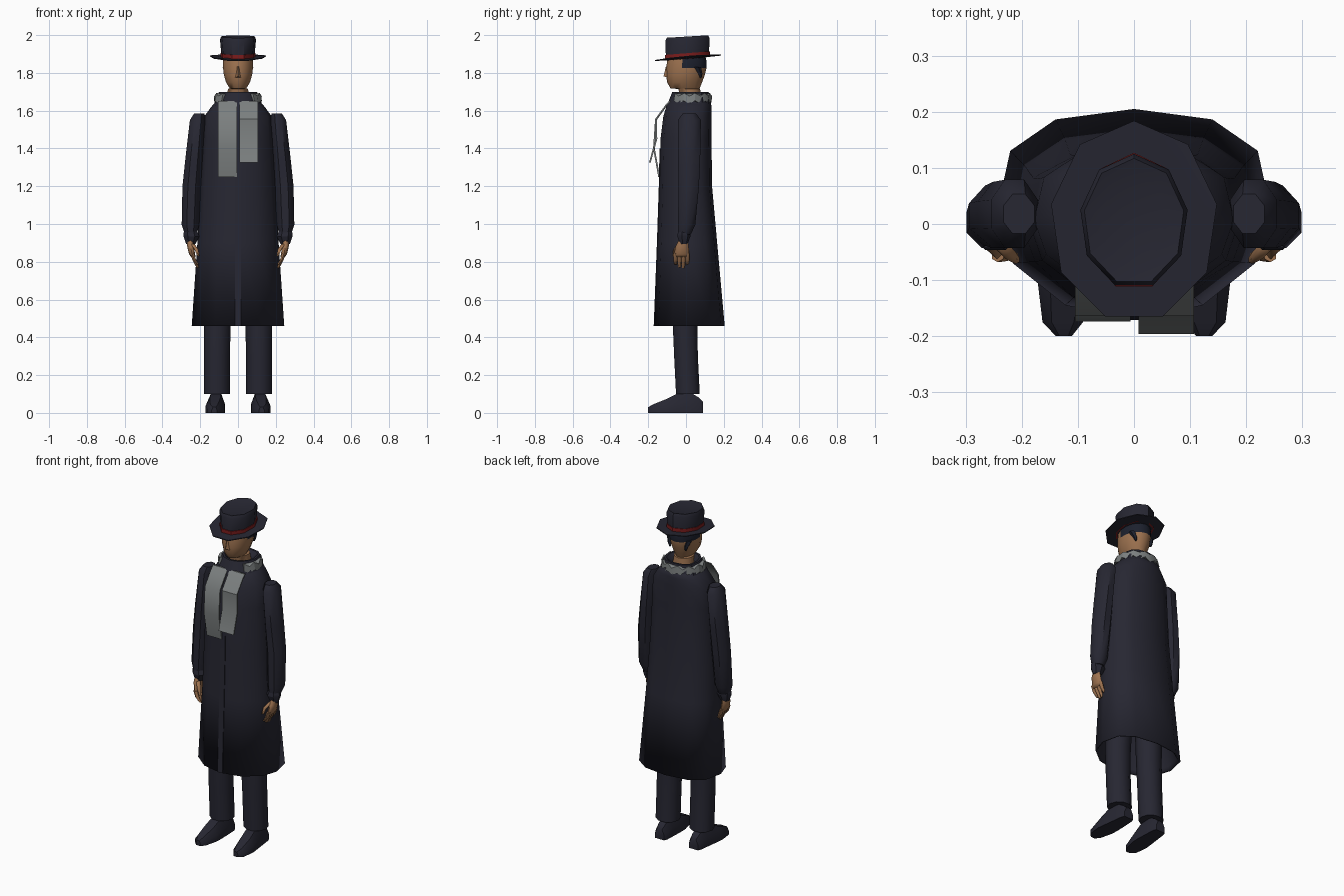
import bpy, bmesh, math
from mathutils import Vector


def material(name, rgb):
    m = bpy.data.materials.new(name)
    m.diffuse_color = (*rgb, 1)
    return m


NAVY = material("dark navy cloth", (0.02, 0.02, 0.032))
SKIN = material("skin", (0.34, 0.17, 0.08))
GREY = material("grey wool", (0.2, 0.215, 0.215))
RED = material("red ribbon", (0.2, 0.012, 0.012))
HAIR = material("dark hair", (0.012, 0.015, 0.027))


def loft(name, rings, mat, angle=40, caps=True, loop=False):
    """Skin a list of equal-length point rings."""
    bm = bmesh.new()
    vs = [[bm.verts.new(p) for p in r] for r in rings]
    n = len(vs[0])
    pairs = list(zip(vs, vs[1:])) + ([(vs[-1], vs[0])] if loop else [])
    for a, b in pairs:
        for i in range(n):
            j = (i + 1) % n
            bm.faces.new((a[i], a[j], b[j], b[i]))
    if caps and not loop:
        bm.faces.new(vs[0])
        bm.faces.new(vs[-1])
    bmesh.ops.recalc_face_normals(bm, faces=bm.faces[:])
    me = bpy.data.meshes.new(name)
    bm.to_mesh(me)
    bm.free()
    me.materials.append(mat)
    me.shade_smooth()
    if angle < 180:
        me.set_sharp_from_angle(angle=math.radians(angle))
    ob = bpy.data.objects.new(name, me)
    bpy.context.collection.objects.link(ob)
    return ob


def ring(cx, cy, z, rx, ry, n=8, turn=0.0, tilt=0.0, curl=0.0):
    pts = []
    for k in range(n):
        a = math.pi / 2 + turn + 2 * math.pi * k / n
        x, y = rx * math.cos(a), ry * math.sin(a)
        pts.append((cx + x, cy + y, z + tilt * (cy + y) + curl * x * x))
    return pts


def strip(name, path, x0, x1, t, mat):
    """Flat band running down a (y, z) path."""
    return loft(name, [[(x0, y, z), (x1, y, z), (x1, y - t, z), (x0, y - t, z)]
                       for y, z in path], mat, 35)


def tube(name, path, mat, n=6):
    """Tapered limb through (x, y, z, radius) points."""
    return loft(name, [ring(x, y, z, r, r, n) for x, y, z, r in path], mat, 60)


# Coat outline: faceted, flat at the front
HALF = [(0.57, 0.9), (0.9, 0.6), (1, 0), (0.88, -0.48), (0.5, -0.88), (0.08, -1)]
OUTLINE = [(0, 1)] + HALF + [(-x, y) for x, y in reversed(HALF)]


def coat_ring(z, rx, front, back):
    c, h = (front + back) / 2, (back - front) / 2
    return [(x * rx, c + y * h, z) for x, y in OUTLINE]


# Coat with a hollow skirt
coat = [(0.85, 0.19, -0.13, 0.145), (0.48, 0.225, -0.148, 0.186), (0.462, 0.236, -0.158, 0.196),
        (0.46, 0.245, -0.167, 0.205), (0.9, 0.215, -0.15, 0.165), (1.2, 0.2, -0.14, 0.138),
        (1.45, 0.186, -0.135, 0.135), (1.57, 0.178, -0.12, 0.135),
        (1.62, 0.142, -0.105, 0.135), (1.66, 0.105, -0.085, 0.13)]
loft("coat", [coat_ring(*c) for c in coat], NAVY, 180)
strip("coat_placket", [(-0.167, 0.46), (-0.15, 0.9), (-0.14, 1.2), (-0.136, 1.4)],
      -0.017, 0.015, 0.004, NAVY)
collar = [(1.63, 0.128, -0.1, 0.132), (1.70, 0.1, -0.072, 0.12),
          (1.70, 0.088, -0.06, 0.108), (1.67, 0.055, -0.035, 0.08)]
loft("collar", [coat_ring(*c) for c in collar], NAVY, 35)

# Scarf: pleated wrap round the back of the neck
wrap = []
for k in range(19):
    a = math.radians(-48 + 276 * k / 18)
    z = 0.008 * (-1) ** k
    wrap.append([(math.cos(a) * rx, 0.022 + math.sin(a) * ry, zz) for rx, ry, zz in (
        (0.1, 0.095, 1.645), (0.126 + z / 2, 0.114 + z / 2, 1.645 + z),
        (0.122 - z / 2, 0.112 - z / 2, 1.685 + z), (0.104, 0.1, 1.69))])
loft("scarf_wrap", wrap, GREY, 20)
strip("scarf_tail_long", [(-0.08, 1.65), (-0.105, 1.62), (-0.155, 1.55), (-0.165, 1.4),
                          (-0.138, 1.25)], -0.105, -0.006, 0.009, GREY)
strip("scarf_tail_short", [(-0.08, 1.65), (-0.1, 1.63), (-0.155, 1.555), (-0.152, 1.45),
                           (-0.187, 1.325)], 0.008, 0.107, 0.009, GREY)

# Head, with hair coloured on the upper back faces
head_rings = [(1.66, 0.06, -0.03, 0.08), (1.715, 0.055, -0.04, 0.075), (1.718, 0.045, -0.082, 0.072),
              (1.75, 0.065, -0.1, 0.085), (1.79, 0.077, -0.105, 0.1), (1.825, 0.081, -0.104, 0.108),
              (1.865, 0.081, -0.1, 0.108), (1.9, 0.075, -0.09, 0.1)]
head = loft("head", [ring(0, (f + b) / 2, z, rx, (b - f) / 2, 14) for z, rx, f, b in head_rings],
            SKIN, 50)
head.data.materials.append(HAIR)
for p in head.data.polygons:
    if p.center.z > 1.825 and p.center.y > -0.02:
        p.material_index = 1
loft("nose", [[(-0.008, -0.098, 1.835), (0.008, -0.098, 1.835), (0, -0.106, 1.835)],
              [(-0.016, -0.098, 1.775), (0.016, -0.098, 1.775), (0, -0.119, 1.782)]], SKIN, 30)

# Hat: tilted brim, ribbon and dished crown
def hat_ring(z, rx, ry, tilt=0.08, curl=0.0):
    return ring(0, 0.004, z, rx, ry, 9, 0, tilt, curl)


loft("hat_brim", [hat_ring(1.874, 0.08, 0.1), hat_ring(1.876, 0.15, 0.18, 0.085, 0.4),
                  hat_ring(1.881, 0.15, 0.18, 0.085, 0.4), hat_ring(1.884, 0.08, 0.1)], NAVY, 30)
loft("hat_ribbon", [hat_ring(1.875, 0.094, 0.123), hat_ring(1.904, 0.094, 0.123)], RED, 45)
loft("hat_crown", [hat_ring(1.88, 0.088, 0.117), hat_ring(1.975, 0.097, 0.121, 0.06),
                   hat_ring(1.992, 0.09, 0.113, 0.06), hat_ring(1.984, 0.06, 0.078, 0.06)],
     NAVY, 45)

for s, side in ((-1, "right"), (1, "left")):
    # Hair lock below the hat
    tube(side + "_hair_lock", [(s * 0.052, 0.078, 1.772, 0.004), (s * 0.055, 0.075, 1.795, 0.012),
                               (s * 0.062, 0.06, 1.83, 0.02)], HAIR, 5)

    # Sleeve and flared cuff
    sleeve = [(0.25, -0.008, 0.945, 0.034, 0.036), (0.252, 0.003, 0.995, 0.05, 0.05),
              (0.245, 0.015, 1.2, 0.053, 0.058), (0.232, 0.016, 1.35, 0.05, 0.064),
              (0.213, 0.018, 1.55, 0.045, 0.066), (0.205, 0.018, 1.585, 0.03, 0.038)]
    loft(side + "_sleeve", [ring(s * x, y, z, rx, ry, 8, math.pi / 8)
                            for x, y, z, rx, ry in sleeve], NAVY, 45)
    cuff = [(0.25, 0.895, 0.026), (0.247, 0.935, 0.043), (0.25, 0.95, 0.04), (0.25, 0.975, 0.03)]
    loft(side + "_cuff", [ring(s * x, -0.013, z, r, r * 0.85, 7) for x, z, r in cuff], NAVY, 25)

    # Hand with fingers and thumb
    palm = [(0.252, -0.015, 0.92, 0.018, 0.02), (0.252, -0.02, 0.885, 0.018, 0.034),
            (0.243, -0.024, 0.84, 0.016, 0.04), (0.237, -0.024, 0.825, 0.012, 0.038)]
    loft(side + "_palm", [ring(s * x, y, z, rx, ry, 8) for x, y, z, rx, ry in palm], SKIN, 60)
    for k in range(4):
        y, tip = -0.056 + 0.021 * k, (0.785, 0.77, 0.768, 0.782)[k]
        tube(f"{side}_finger_{k + 1}", [(s * 0.243, y, 0.845, 0.012), (s * 0.232, y, 0.81, 0.011),
                                        (s * 0.213, y, tip, 0.007)], SKIN)
    tube(side + "_thumb", [(s * 0.24, -0.035, 0.895, 0.012), (s * 0.22, -0.056, 0.865, 0.011),
                           (s * 0.21, -0.064, 0.83, 0.007)], SKIN)

    # Trouser leg
    leg = [(0.112, 0.01, 0.1, 0.069, 0.066), (0.112, 0.0, 0.3, 0.069, 0.066),
           (0.11, -0.005, 0.46, 0.071, 0.068), (0.1, 0.0, 0.84, 0.08, 0.075)]
    loft(side + "_trouser_leg", [ring(s * x, y, z, rx, ry, 10, math.pi / 10)
                                 for x, y, z, rx, ry in leg], NAVY, 50)

    # Shoe, lofted from toe to heel
    shoe = [(-0.2, 0.125, 0.014, 0.03), (-0.175, 0.127, 0.036, 0.045), (-0.1, 0.122, 0.05, 0.075),
            (-0.05, 0.118, 0.048, 0.1), (0.02, 0.115, 0.042, 0.11), (0.07, 0.113, 0.038, 0.08),
            (0.09, 0.113, 0.03, 0.06)]
    loft(side + "_shoe", [[(s * cx + w * hx, y, 0.0 + h * hz) for hx, hz in
                           ((-1, 0), (1, 0), (1, 0.5), (0.55, 1), (-0.55, 1), (-1, 0.5))]
                          for y, cx, w, h in shoe], NAVY, 45)
